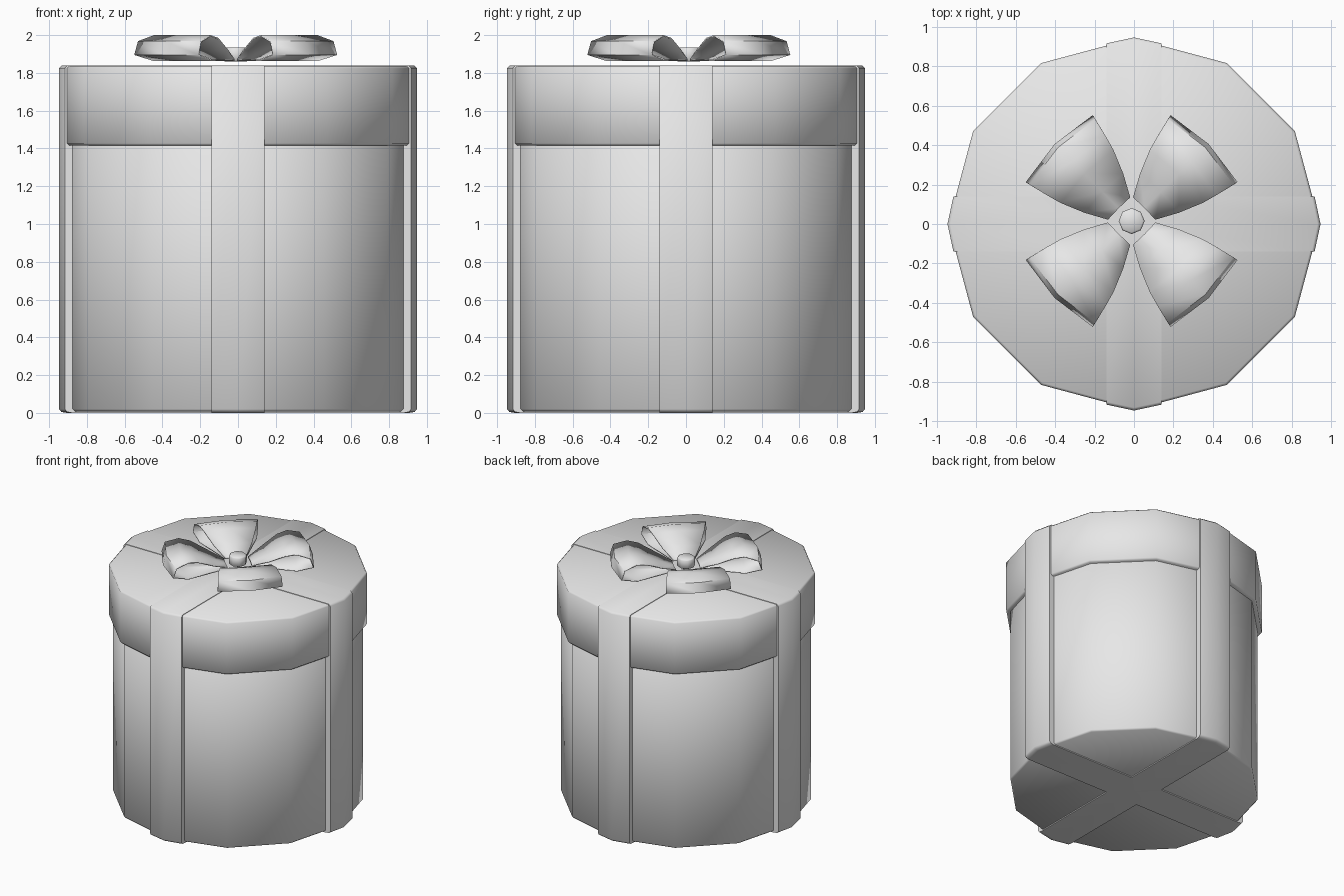
import bpy, bmesh, math
from mathutils import Matrix

if "Cube" in bpy.data.objects:
    bpy.data.objects.remove(bpy.data.objects["Cube"], do_unlink=True)

grey = bpy.data.materials.new("light_grey")
grey.use_nodes = True
colour = (0.8, 0.8, 0.8, 1)
grey.diffuse_color = colour
grey.node_tree.nodes["Principled BSDF"].inputs["Base Color"].default_value = colour


def finish(bm, name, angle):
    """Turn a bmesh into a smooth shaded object."""
    bmesh.ops.recalc_face_normals(bm, faces=bm.faces)
    mesh = bpy.data.meshes.new(name)
    bm.to_mesh(mesh)
    bm.free()
    mesh.materials.append(grey)
    ob = bpy.data.objects.new(name, mesh)
    bpy.context.collection.objects.link(ob)
    bpy.ops.object.select_all(action="DESELECT")
    ob.select_set(True)
    bpy.context.view_layer.objects.active = ob
    bpy.ops.object.shade_smooth_by_angle(angle=math.radians(angle))
    return ob


def drum(name, radius, low, high, sides, bevel, centre=(0, 0)):
    """Upright prism with a corner on +x and softened rims."""
    bm = bmesh.new()
    ring = [bm.verts.new((centre[0] + radius * math.cos(math.tau * i / sides),
                          centre[1] + radius * math.sin(math.tau * i / sides), low))
            for i in range(sides)]
    base = bm.faces.new(ring)
    top = bmesh.ops.extrude_face_region(bm, geom=[base], use_keep_orig=True)["geom"]
    bmesh.ops.translate(bm, vec=(0, 0, high - low),
                        verts=[v for v in top if isinstance(v, bmesh.types.BMVert)])
    rims = [e for e in bm.edges if abs(e.verts[0].co.z - e.verts[1].co.z) < 1e-5]
    bmesh.ops.bevel(bm, geom=rims, offset=bevel, segments=1, affect="EDGES")
    return finish(bm, name, 60)


def skin(columns, closed=False):
    """Bridge neighbouring columns of points with quads."""
    bm = bmesh.new()
    cols = [[bm.verts.new(p) for p in col] for col in columns]
    count = len(cols[0])
    for a, b in zip(cols, cols[1:]):
        for i in range(count if closed else count - 1):
            j = (i + 1) % count
            bm.faces.new((a[i], a[j], b[j], b[i]))
    return bm


# Box and lid
drum("box_body", 0.913, 0.008, 1.43, 12, 0.012)
drum("box_lid", 0.943, 1.415, 1.836, 12, 0.012)


# Ribbon arms, creased over the box corners and wrapped over top and bottom
def ribbon_column(side, reach, inset):
    low, high = inset, 1.84 - inset
    profile = [(abs(side), low), (reach - 0.04, low), (reach - 0.012, low + 0.005),
               (reach, low + 0.02), (reach, high - 0.015), (reach - 0.015, high),
               (abs(side), high)]
    return [(u, side, z) for u, z in profile]


for turn, label in enumerate(("left", "back", "right", "front")):
    bm = skin([ribbon_column(s, r, d) for s, r, d in
               ((-0.14, 0.86, 0.02), (-0.14, 0.917, 0), (0, 0.947, 0),
                (0.14, 0.917, 0), (0.14, 0.86, 0.02))])
    bmesh.ops.rotate(bm, verts=bm.verts, matrix=Matrix.Rotation(turn * math.pi / 2, 3, "Z"))
    finish(bm, label + "_ribbon", 50)

# Bow loops: (distance out, height, half width) around the loop
LOOP = [(0.09, 1.875, 0.08), (0.2, 1.925, 0.14), (0.32, 1.985, 0.19), (0.4, 2.0, 0.212),
        (0.497, 1.968, 0.235), (0.52, 1.895, 0.24), (0.4, 1.862, 0.212), (0.09, 1.862, 0.08)]
BOW = (-0.012, 0.015)
for turn, label in enumerate(("back_left", "back_right", "front_right", "front_left")):
    bm = skin([[(r + 0.07 * (r - 0.05) * (1 - abs(s)), s * w, z) for r, z, w in LOOP]
               for s in (-1, 0, 1)], closed=True)
    bmesh.ops.rotate(bm, verts=bm.verts,
                     matrix=Matrix.Rotation((turn + 0.5) * math.pi / 2, 3, "Z"))
    bmesh.ops.translate(bm, verts=bm.verts, vec=(*BOW, 0))
    loop = finish(bm, label + "_bow_loop", 35)
    thick = loop.modifiers.new("thickness", "SOLIDIFY")
    thick.thickness = 0.008
    thick.offset = -1

# Knot in the middle of the bow
drum("bow_knot", 0.066, 1.86, 1.935, 8, 0.008, BOW)
